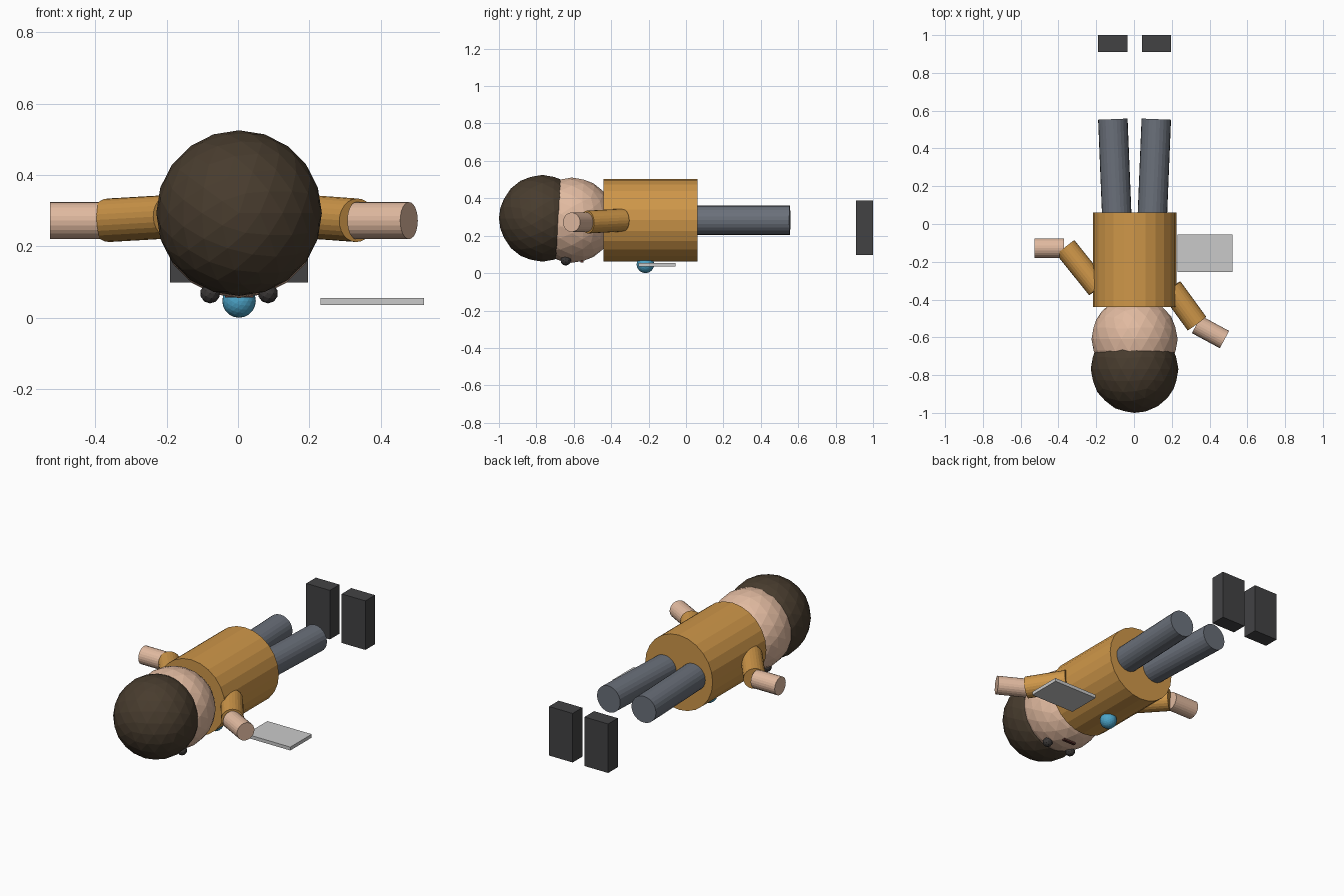
import bpy
from mathutils import Vector
from math import radians

cube = bpy.data.objects.get("Cube")
if cube:
    bpy.data.objects.remove(cube, do_unlink=True)


def material(name, *rgb):
    # Screen values 0-255 to linear
    col = [((c / 255 + 0.055) / 1.055) ** 2.4 for c in rgb] + [1]
    m = bpy.data.materials.new(name)
    m.use_nodes = True
    m.diffuse_color = col
    m.node_tree.nodes["Principled BSDF"].inputs["Base Color"].default_value = col
    return m


HAIR = material("dark brown hair", 72, 60, 46)
SKIN = material("skin", 225, 186, 160)
SHIRT = material("mustard shirt", 207, 151, 73)
TROUSERS = material("slate trousers", 106, 112, 122)
SHOES = material("charcoal shoes", 66, 66, 68)
EYES = material("dark eyes", 58, 55, 54)
MOUTH = material("dark red mouth", 85, 48, 42)
BLUE = material("blue badge", 76, 164, 200)
GREY = material("light grey tablet", 202, 202, 202)


def finish(name, mat):
    ob = bpy.context.object
    ob.name = name
    ob.data.materials.append(mat)
    return ob


def ball(name, centre, radius, mat, detail=3):
    bpy.ops.mesh.primitive_ico_sphere_add(subdivisions=detail, radius=radius,
                                          location=centre, rotation=(radians(90), 0, 0))
    return finish(name, mat)


def rod(name, a, b, radius, mat):
    a, b = Vector(a), Vector(b)
    turn = (b - a).to_track_quat('Z', 'Y').to_euler()
    bpy.ops.mesh.primitive_cylinder_add(vertices=24, radius=radius, depth=(b - a).length,
                                        location=(a + b) / 2, rotation=turn)
    return finish(name, mat)


def box(name, centre, size, mat):
    bpy.ops.mesh.primitive_cube_add(size=1, location=centre)
    bpy.context.object.scale = size
    return finish(name, mat)


MID = 0.003   # body centre line
Z = 0.283     # body axis height

# Head, lying face down with the crown to the front
ball("head", (MID, -0.61, Z), 0.228, SKIN)
ball("hair", (MID, -0.768, 0.293), 0.232, HAIR)
box("mouth", (MID, -0.555, 0.066), (0.08, 0.016, 0.02), MOUTH)

# Torso and round badge on the chest
rod("torso", (MID, -0.44, Z), (MID, 0.062, Z), 0.221, SHIRT)
ball("chest_badge", (MID, -0.217, 0.047), 0.047, BLUE)

# Paired parts
for side, s in (("left", 1), ("right", -1)):
    ball(side + "_eye", (MID + s * 0.081, -0.643, 0.068), 0.028, EYES, 2)
    rod(side + "_leg", (MID + s * 0.094, 0.04, Z), (MID + s * 0.115, 0.555, Z), 0.078, TROUSERS)
    box(side + "_shoe", (MID + s * 0.116, 0.955, 0.243), (0.155, 0.09, 0.29), SHOES)

# Arms, each posed differently
rod("left_sleeve", (0.196, -0.339, 0.283), (0.333, -0.527, 0.273), 0.061, SHIRT)
rod("right_sleeve", (-0.19, -0.339, 0.283), (-0.363, -0.124, 0.273), 0.061, SHIRT)
rod("left_hand", (0.331, -0.532, 0.272), (0.479, -0.612, 0.272), 0.052, SKIN)
rod("right_hand", (-0.37, -0.128, 0.272), (-0.527, -0.128, 0.272), 0.052, SKIN)

# Flat tablet beside the body
box("tablet", (0.376, -0.155, 0.045), (0.29, 0.2, 0.02), GREY)
